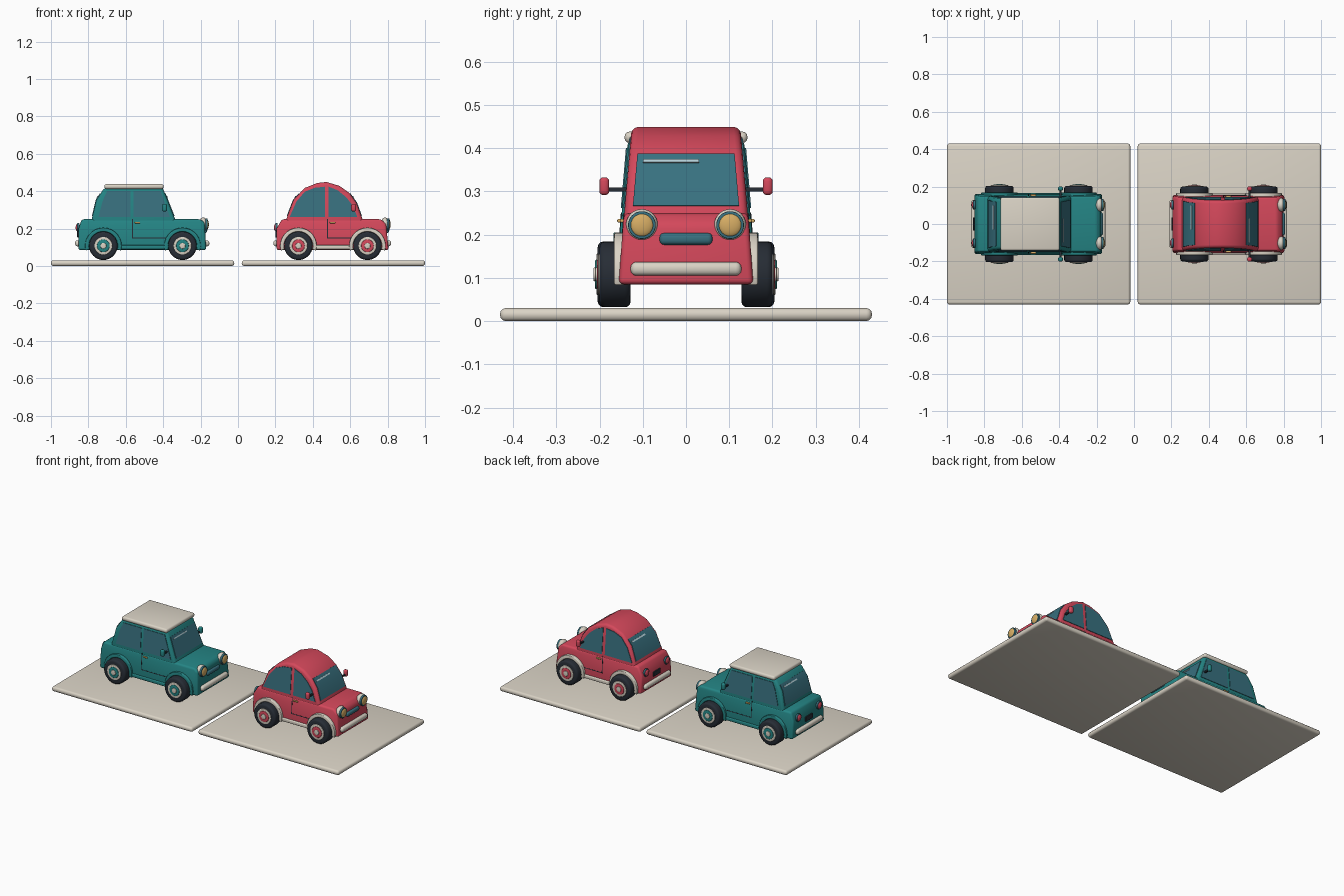
import bpy, bmesh, math
from mathutils import Matrix, Vector

if "Cube" in bpy.data.objects:
    bpy.data.objects.remove(bpy.data.objects["Cube"])


def material(name, r, g, b):
    m = bpy.data.materials.new(name)
    m.use_nodes = True
    m.diffuse_color = (r, g, b, 1)
    m.node_tree.nodes["Principled BSDF"].inputs["Base Color"].default_value = (r, g, b, 1)
    return m


TEAL = material("teal paint", .018, .235, .235)
RED = material("red paint", .66, .065, .105)
CREAM = material("cream", .70, .65, .56)
TYRE = material("tyre black", .02, .026, .036)
GLASS = material("blue glass", .04, .165, .215)
AMBER = material("amber lens", .68, .42, .13)
GLINT = material("pale glint", .45, .62, .68)


def finish(bm, name, mat, bevel=0, segments=3):
    """Round the sharp edges, then turn the bmesh into a shaded object."""
    bmesh.ops.recalc_face_normals(bm, faces=bm.faces)
    if bevel:
        sharp = [e for e in bm.edges if e.calc_face_angle(0) > .6]
        bmesh.ops.bevel(bm, geom=sharp, offset=bevel, segments=segments,
                        profile=.5, affect='EDGES', clamp_overlap=True)
    me = bpy.data.meshes.new(name)
    bm.to_mesh(me)
    bm.free()
    me.materials.append(mat)
    ob = bpy.data.objects.new(name, me)
    bpy.context.collection.objects.link(ob)
    bpy.ops.object.select_all(action='DESELECT')
    ob.select_set(True)
    bpy.context.view_layer.objects.active = ob
    bpy.ops.object.shade_smooth_by_angle(angle=math.radians(35))
    return ob


def prism(name, a, b, mat, bevel=0):
    """Solid between two matching outlines."""
    bm = bmesh.new()
    va, vb = ([bm.verts.new(p) for p in ring] for ring in (a, b))
    bm.faces.new(va)
    bm.faces.new(vb[::-1])
    n = len(va)
    for i in range(n):
        j = (i + 1) % n
        bm.faces.new((va[i], vb[i], vb[j], va[j]))
    return finish(bm, name, mat, bevel)


def slab(name, outline, width, mat, bevel=0):
    """Side outline spanning the car, with a half width that varies by height."""
    return prism(name, [(x, -width(z), z) for x, z in outline],
                 [(x, width(z), z) for x, z in outline], mat, bevel)


def panel(name, outline, width, side, mat, lift=.003):
    """Thin plate lying on a car side."""
    return prism(name, [(x, side * (width(z) + lift), z) for x, z in outline],
                 [(x, side * (width(z) - .004), z) for x, z in outline], mat)


def box(name, centre, size, mat, bevel=0):
    bm = bmesh.new()
    bmesh.ops.create_cube(bm, size=1, matrix=Matrix.Translation(centre) @ Matrix.Diagonal((*size, 1)))
    return finish(bm, name, mat, bevel)


def disc(name, centre, radius, depth, axis, mat, bevel=0):
    bm = bmesh.new()
    turn = Matrix.Rotation(math.pi / 2, 4, 'Y' if axis == 'X' else 'X')
    bmesh.ops.create_cone(bm, cap_ends=True, segments=32, radius1=radius, radius2=radius,
                          depth=depth, matrix=Matrix.Translation(centre) @ turn)
    return finish(bm, name, mat, bevel)


def dome(name, centre, radii, mat):
    bm = bmesh.new()
    bmesh.ops.create_uvsphere(bm, u_segments=24, v_segments=14, radius=1,
                              matrix=Matrix.Translation(centre) @ Matrix.Diagonal((*radii, 1)))
    return finish(bm, name, mat)


def edge_x(edge, z):
    """x on a cabin edge at height z."""
    for (x0, z0), (x1, z1) in zip(edge, edge[1:]):
        if z <= z1:
            return x0 + (x1 - x0) * (z - z0) / (z1 - z0)
    return edge[-1][0]


def screen(name, edge, z0, z1, width, direction, mat, lift, shift=0):
    """Thin pane that follows the front or rear edge of the cabin."""
    heights = [z0] + [z for _, z in edge if z0 < z < z1] + [z1]
    line = [(edge_x(edge, z), z) for z in heights]
    outline = [(x + direction * lift, z + lift * .6) for x, z in line]
    outline += [(x - direction * .004, z - .003) for x, z in reversed(line)]
    ob = slab(name, outline, width, mat)
    ob.location.y = shift
    return ob


def arch(name, x, y, side, mat):
    """Half ring around a wheel."""
    steps = [math.pi * (i / 16 * 1.16 - .08) for i in range(17)]
    ring = [(x + .098 * math.cos(t), .107 + .098 * math.sin(t)) for t in steps]
    ring += [(x + .077 * math.cos(t), .107 + .077 * math.sin(t)) for t in reversed(steps)]
    return prism(name, [(px, side * (y - .035), pz) for px, pz in ring],
                 [(px, side * y, pz) for px, pz in ring], mat, .004)


def wheel(name, x, y, side, mat):
    disc(name + "_tyre", (x, side * (y + .036), .108), .076, .072, 'Y', TYRE, .013)
    for part, r, out, m in (("rim", .048, .075, CREAM), ("hubcap", .034, .078, mat),
                            ("hub_centre", .016, .082, CREAM)):
        disc(f"{name}_{part}", (x, side * (y + out - .01), .108), r, .02, 'Y', m, .003)


def car(name, paint, trim, body, rear, front, windows, wheels, wide, ends, door, mirror_x):
    def body_w(z):
        return .162 + wide - .073 * z

    def cabin_w(z):
        return .164 + wide - .085 * z

    slab(name + "_body", body, body_w, paint, .012)
    slab(name + "_cabin", rear + front[::-1], cabin_w, paint, .016)

    # front and rear glass, each with a glint
    for label, edge, d in (("windscreen", front, 1), ("rear_window", rear, -1)):
        screen(f"{name}_{label}", edge, .266, .386,
               lambda z: .146 + wide - .087 * z, d, GLASS, .003)
        screen(f"{name}_{label}_glint", edge, .364, .371, lambda z: .065, d, GLINT, .006, -.035 * d)

    # parts repeated on both sides
    x0, x1 = door
    for side, tag in ((-1, "right"), (1, "left")):
        for i, outline in enumerate(windows):
            panel(f"{name}_{tag}_window_{i + 1}", outline, cabin_w, side, GLASS)
        for seam, a, b, c, d in (("side", x0, x0 + .004, .15, .25), ("bottom", x0, x1, .147, .151)):
            panel(f"{name}_{tag}_door_seam_{seam}", [(a, c), (b, c), (b, d), (a, d)],
                  body_w, side, TYRE, .001)
        box(f"{name}_{tag}_door_handle", (x0 + .028, side * (body_w(.232) + .003), .232),
            (.03, .01, .008), AMBER, .003)
        for end, x in zip(("rear", "front"), wheels):
            wheel(f"{name}_{end}_{tag}_wheel", x, .128 + wide * .7, side, paint)
            arch(f"{name}_{end}_{tag}_arch", x, .166 + wide * .3, side, trim)
        mid = (wheels[0] + wheels[1]) / 2
        box(f"{name}_{tag}_sill", (mid, side * .152, .1),
            (wheels[1] - wheels[0] - .16, .022 + wide, .022), trim, .005)
        box(f"{name}_{tag}_mirror_stem", (mirror_x, side * .16, .304), (.01, .05, .009), TYRE)
        box(f"{name}_{tag}_mirror", (mirror_x, side * .189, .312), (.026, .023, .041), paint, .009)

        # lamps
        xf, xr, y = ends[1], ends[0], side * .102
        dome(f"{name}_{tag}_headlight", (xf - .016, y, .222), (.024, .037, .037), CREAM)
        disc(f"{name}_{tag}_headlight_ring", (xf - .002, y, .222), .032, .018, 'X', GLASS, .002)
        dome(f"{name}_{tag}_headlight_lens", (xf + .004, y, .222), (.01, .027, .027), AMBER)
        disc(f"{name}_{tag}_tail_ring", (xr, y, .205), .024, .012, 'X', GLASS, .002)
        dome(f"{name}_{tag}_tail_lens", (xr - .004, y, .205), (.01, .02, .02), RED)

    # bumpers, grille and rear plate
    for label, x in (("rear", ends[0]), ("front", ends[1])):
        box(f"{name}_{label}_bumper", (x, 0, .121), (.034, .256, .032), CREAM, .013)
    box(name + "_grille", (ends[1] - .006, 0, .19), (.022, .122, .027), GLASS, .01)
    box(name + "_rear_plate", (ends[0], 0, .168), (.012, .07, .03), TYRE, .003)


# display bases
for tag, x in (("left", .51), ("right", -.51)):
    box(tag + "_base", (x, 0, .015), (.98, .86, .03), CREAM, .013)

# boxy car
car("boxy_car", TEAL, TEAL,
    body=[(-.853, .085), (-.853, .2), (-.835, .25), (-.2, .25), (-.178, .232), (-.17, .085)],
    rear=[(-.787, .23), (-.757, .353), (-.72, .41), (-.7, .422)],
    front=[(-.328, .23), (-.404, .422)],
    windows=[[(-.746, .262), (-.722, .353), (-.7, .4), (-.575, .4), (-.575, .262)],
             [(-.559, .262), (-.559, .4), (-.413, .4), (-.364, .262)]],
    wheels=(-.72, -.297), wide=.006, ends=(-.854, -.17), door=(-.566, -.384), mirror_x=-.393)
box("boxy_car_roof_slab", (-.556, 0, .425), (.316, .284, .026), CREAM, .011)

# round car
car("round_car", RED, CREAM,
    body=[(.206, .085), (.206, .2), (.235, .25), (.765, .25), (.792, .225), (.805, .085)],
    rear=[(.25, .23), (.297, .353), (.356, .417), (.425, .444)],
    front=[(.673, .23), (.634, .337), (.596, .39), (.543, .428), (.473, .449)],
    windows=[[(.276, .262), (.313, .345), (.357, .397), (.41, .418), (.465, .424), (.465, .262)],
             [(.485, .262), (.485, .424), (.533, .405), (.578, .368), (.612, .325), (.638, .262)]],
    wheels=(.323, .692), wide=0, ends=(.206, .802), door=(.477, .607), mirror_x=.618)
